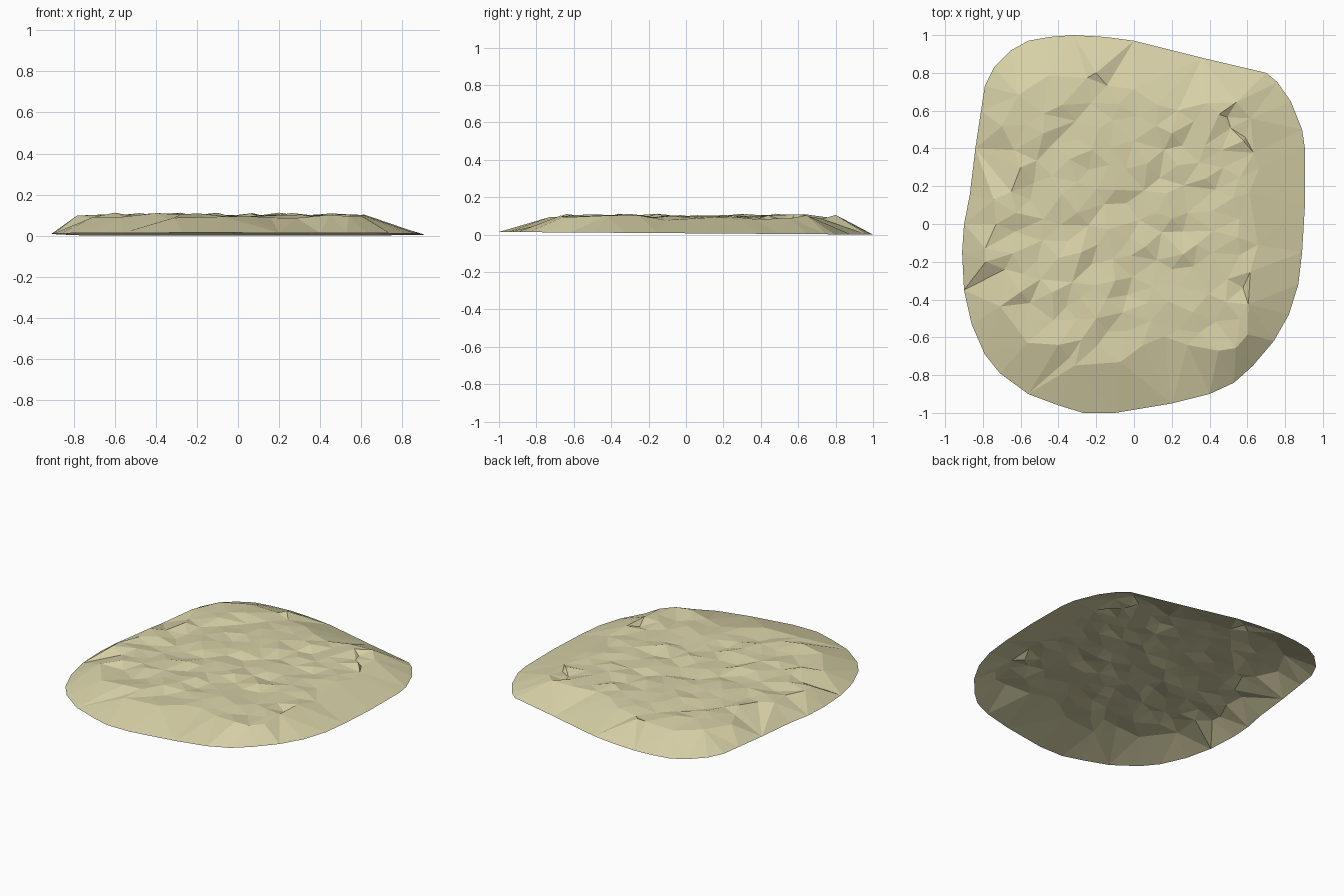
import bpy, bmesh, random
from mathutils import Vector
from mathutils.geometry import delaunay_2d_cdt

random.seed(7)
cube = bpy.data.objects.get("Cube")
if cube:
    bpy.data.objects.remove(cube)

# Sand colour
sand = bpy.data.materials.new("pale_sand")
sand.use_nodes = True
colour = (0.68, 0.635, 0.385, 1)
sand.diffuse_color = colour
bsdf = sand.node_tree.nodes["Principled BSDF"]
bsdf.inputs["Base Color"].default_value = colour
bsdf.inputs["Roughness"].default_value = 1

# Ground outline of the mound, anticlockwise
outline = [(.905, .4), (.89, .5), (.83, .65), (.76, .75), (.7, .8), (.36, .88), (0, .97),
           (-.15, .99), (-.32, 1), (-.45, .99), (-.56, .97), (-.65, .92), (-.74, .83),
           (-.79, .73), (-.81, .6), (-.84, .4), (-.87, .15), (-.9, 0), (-.91, -.15),
           (-.9, -.35), (-.86, -.53), (-.79, -.69), (-.71, -.79), (-.56, -.9),
           (-.4, -.96), (-.27, -1), (-.1, -1), (.2, -.95), (.4, -.9), (.53, -.84),
           (.63, -.75), (.74, -.62), (.82, -.48), (.87, -.32), (.89, -.15), (.905, .1)]

# Crest lines of the wind ripples; each drops towards the front right
crests = [
    [(-.4, -.64), (-.2, -.5), (-.1, -.3), (.06, -.12), (.26, -.16)],
    [(-.3, .06), (-.1, .18), (.07, .32), (.2, .48), (.45, .58)],
    [(-.6, .3), (-.48, .48), (-.38, .63), (-.2, .8)],
    [(.2, .03), (.38, .24), (.58, .44)],
    [(-.6, -.36), (-.43, -.36), (-.28, -.15)],
]

points, heights = [], []


def add(p, z):
    points.append(Vector(p))
    heights.append(z)


# Foot of the slope
for p in outline:
    add(p, 0.007 - 0.007 * p[1])
edges = [(i, (i + 1) % len(outline)) for i in range(len(outline))]

# Shoulder where the slope meets the rippled top
for p in outline[::2]:
    v = Vector(p)
    width = 0.19 + 0.08 * v.x + 0.1 * v.y ** 2 + random.uniform(-.03, .03)
    add(v - v.normalized() * width, 0.088 - 0.008 * v.x + random.uniform(-.006, .006))

# Ripple crests and their toes
drop = Vector((0.06, -0.07))
for line in crests:
    for p in line:
        add(p, random.uniform(.102, .113))
        add(Vector(p) + drop * random.uniform(.8, 1.2), random.uniform(.078, .088))

# Steep lip on the right flank, with a hollow behind it
for p in [(-.785, -.2), (-.73, 0), (-.65, .17)]:
    add(p, .097)
    add((p[0] + .1, p[1] - .04), .08)

# Irregular ground between the ripples
for _ in range(3000):
    p = Vector((random.uniform(-.64, .62), random.uniform(-.68, .66)))
    if min((p - q).length for q in points) > 0.088:
        add(p, 0.095 + random.uniform(-.009, .009))

# Triangulated open shell
verts, _, faces, origins, _, _ = delaunay_2d_cdt(points, edges, [], 1, 1e-5)
mesh = bpy.data.meshes.new("sand_mound")
mesh.from_pydata([(v.x, v.y, heights[o[0]]) for v, o in zip(verts, origins)], [], faces)
bm = bmesh.new()
bm.from_mesh(mesh)
for f in bm.faces:
    f.normal_update()
    if f.normal.z < 0:
        f.normal_flip()
bm.to_mesh(mesh)
bm.free()
mesh.materials.append(sand)
mound = bpy.data.objects.new("sand_mound", mesh)
bpy.context.collection.objects.link(mound)
